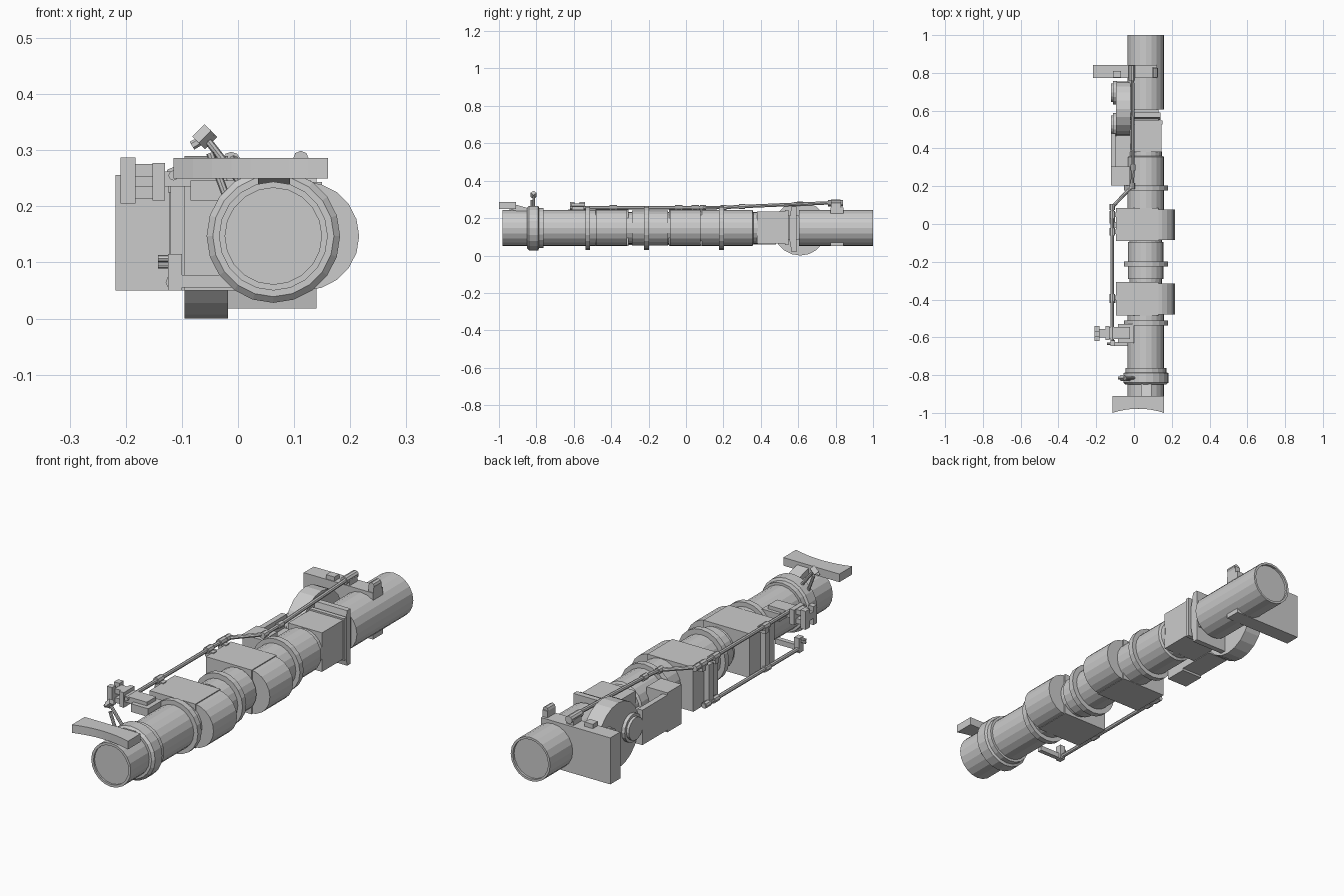
import bpy, bmesh, math
from mathutils import Vector, Matrix

if "Cube" in bpy.data.objects:
    bpy.data.objects.remove(bpy.data.objects["Cube"])

CX, CZ = 0.063, 0.147          # main tube axis
SIDES = 20


def finish(name, bm):
    bmesh.ops.recalc_face_normals(bm, faces=bm.faces)
    me = bpy.data.meshes.new(name)
    bm.to_mesh(me)
    bm.free()
    ob = bpy.data.objects.new(name, me)
    bpy.context.collection.objects.link(ob)
    return ob


def box(name, x0, x1, y0, y1, z0, z1):
    bm = bmesh.new()
    bmesh.ops.create_cube(bm, size=1)
    for v in bm.verts:
        v.co = Vector(((x0 + x1) / 2 + v.co.x * (x1 - x0),
                       (y0 + y1) / 2 + v.co.y * (y1 - y0),
                       (z0 + z1) / 2 + v.co.z * (z1 - z0)))
    return finish(name, bm)


def prism(name, pts, vec):
    """Extrude a flat outline of 3D points along vec."""
    bm = bmesh.new()
    f = bm.faces.new([bm.verts.new(p) for p in pts])
    r = bmesh.ops.extrude_face_region(bm, geom=[f])
    bmesh.ops.translate(bm, vec=vec, verts=[v for v in r['geom'] if isinstance(v, bmesh.types.BMVert)])
    return finish(name, bm)


def rod(name, a, b, r, n=8):
    a, b = Vector(a), Vector(b)
    bm = bmesh.new()
    bmesh.ops.create_cone(bm, cap_ends=True, segments=n, radius1=r, radius2=r, depth=(b - a).length)
    rot = (b - a).to_track_quat('Z', 'Y').to_matrix().to_4x4()
    bmesh.ops.transform(bm, matrix=Matrix.Translation((a + b) / 2) @ rot, verts=bm.verts)
    return finish(name, bm)


def lathe(name, profile, n=SIDES):
    """Revolve (radius, y) points about the tube axis and cap both ends."""
    bm = bmesh.new()
    rings = []
    for r, y in profile:
        rings.append([bm.verts.new((CX + r * math.cos(2 * math.pi * i / n), y,
                                    CZ + r * math.sin(2 * math.pi * i / n))) for i in range(n)])
    for a, b in zip(rings, rings[1:]):
        for i in range(n):
            bm.faces.new((a[i], a[(i + 1) % n], b[(i + 1) % n], b[i]))
    bm.faces.new(rings[0])
    bm.faces.new(rings[-1])
    return finish(name, bm)


# main tube with recessed muzzle and stepped joints
lathe("front_tube", [(.086, -.972), (.086, -.98), (.097, -.98), (.097, -.315), (.086, -.315),
                     (.086, -.29), (.094, -.29), (.094, -.095), (.086, -.095), (.086, -.075),
                     (.097, -.075), (.097, .355), (.086, .36), (.086, .385)])
lathe("rear_tube", [(.097, .605), (.097, 1.0), (.087, 1.0), (.087, .99)])

# clamp rings
for i, y in enumerate((-.525, -.212, .19)):
    lathe(f"clamp_ring_{i}", [(.117, y - .013), (.117, y + .013)])
lathe("front_collar", [(.108, -.85), (.119, -.84), (.119, -.79), (.108, -.785), (.108, -.762)])

# two side housings: flat on the left, rounded bulge on the right
for i, (y0, y1) in enumerate(((-.485, -.308), (-.09, .085))):
    box(f"housing_{i}", -.095, .13, y0, y1, .05, .246)
    arc = [(.118 + .098 * math.cos(t), y0 + .005, CZ + .097 * math.sin(t))
           for t in [math.radians(-90 + 18 * k) for k in range(11)]]
    prism(f"housing_bulge_{i}", arc + [(.06, y0 + .005, .244), (.06, y0 + .005, .05)],
          (0, y1 - y0 - .012, 0))
    box(f"housing_lip_{i}", -.12, -.095, y0 + .07, y0 + .10, .055, .235)

# square chamber, its flange and the linking plate
box("chamber", -.02, .146, .38, .535, .063, .236)
box("chamber_rim", -.03, .15, .528, .547, .055, .243)
box("chamber_neck", .0, .13, .54, .61, .085, .215)
prism("flange_plate", [(-.02, .565, .018), (-.02, .55, .10), (-.02, .55, .19), (-.02, .565, .262),
                       (-.02, .59, .262), (-.02, .59, .018)], (.16, 0, 0))

# round drum on the left side with two caps
rod("drum", (-.095, .61, .145), (-.018, .61, .145), .145, 20)
for i, y in enumerate((.525, .695)):
    rod(f"drum_cap_{i}", (-.11, y, .15), (-.09, y, .15), .062, 16)
    rod(f"drum_cap_face_{i}", (-.122, y, .15), (-.105, y, .15), .05, 16)

# left rear box and its thin side cover
box("left_box", -.122, -.02, .205, .305, .05, .225)
box("left_cover", -.122, -.098, .30, .48, .06, .215)
box("left_box_base", -.10, -.02, .30, .48, .06, .16)

# rear cross plate and its small fittings
box("rear_plate", -.218, .122, .772, .842, .05, .256)
box("rear_stand", -.03, .005, .775, .83, .25, .28)
rod("rear_roller", (-.012, .76, .28), (-.012, .84, .28), .017, 10)
box("catch_base", .098, .122, .775, .83, .25, .285)
rod("catch_hook", (.112, .775, .285), (.112, .825, .285), .014, 8)
box("left_catch", -.11, -.07, .775, .81, .25, .275)

# upper linkage rod with joint sleeves
path = [(-.115, -.62, .255), (-.115, .09, .255), (-.01, .2, .257), (-.005, .3, .262), (-.008, .8, .283)]
for i, (a, b) in enumerate(zip(path, path[1:])):
    rod(f"upper_rod_{i}", a, b, .009)
for i, y in enumerate((-.39, -.04, .05)):
    rod(f"upper_sleeve_{i}", (-.115, y - .02, .255), (-.115, y + .02, .255), .015)
    box(f"upper_bracket_{i}", -.125, -.085, y - .012, y + .012, .225, .25)
for i, p in enumerate(path[1:4]):
    rod(f"rod_joint_{i}", (p[0], p[1] - .016, p[2]), (p[0], p[1] + .016, p[2]), .014)

# lower linkage rod
rod("lower_rod", (-.115, -.64, .065), (-.115, .04, .065), .009)
for i, y in enumerate((-.4, -.04, .02)):
    rod(f"lower_sleeve_{i}", (-.115, y - .018, .065), (-.115, y + .018, .065), .014)
box("lower_rod_bracket", -.125, -.10, -.645, -.615, .05, .115)
box("lower_rod_arm", -.115, -.0, -.645, -.625, .055, .078)
for i, z in enumerate((.095, .107)):
    rod(f"lower_pin_{i}", (-.143, -.634, z), (-.11, -.634, z), .006)

# stepped sight block at the front left
box("sight_base", -.085, -.0, -.63, -.53, .21, .246)
box("sight_arm", -.135, -.02, -.61, -.545, .235, .262)
box("sight_post", -.152, -.13, -.615, -.54, .21, .277)
for i, z in enumerate((.222, .262)):
    box(f"sight_rail_{i}", -.185, -.15, -.60, -.555, z - .009, z + .013)
box("sight_eyepiece", -.209, -.183, -.62, -.595, .205, .287)
box("sight_eyepiece_rear", -.209, -.183, -.57, -.54, .205, .287)
box("sight_link", -.209, -.183, -.60, -.56, .235, .265)

# front pivot struts and grip
rod("strut_long", (.01, -.815, .235), (-.06, -.815, .325), .007)
rod("strut_short", (-.02, -.825, .215), (-.05, -.825, .295), .007)
rod("grip", (-.07, -.815, .313), (-.048, -.815, .335), .016, 4)
rod("grip_pin", (-.082, -.815, .308), (-.045, -.815, .33), .008, 6)

# curved shoulder plate and its strut
edge = [(-.115 + .275 * k / 8, -.978 - .022 * (k / 4 - 1) ** 2, .25) for k in range(9)]
prism("shoulder_plate", edge + [(.16, -.91, .25), (-.115, -.91, .25)], (0, 0, .036))
prism("shoulder_strut", [(.036, -.96, .25), (.036, -.91, .272), (.036, -.84, .252), (.036, -.84, .225)], (.057, 0, 0))
